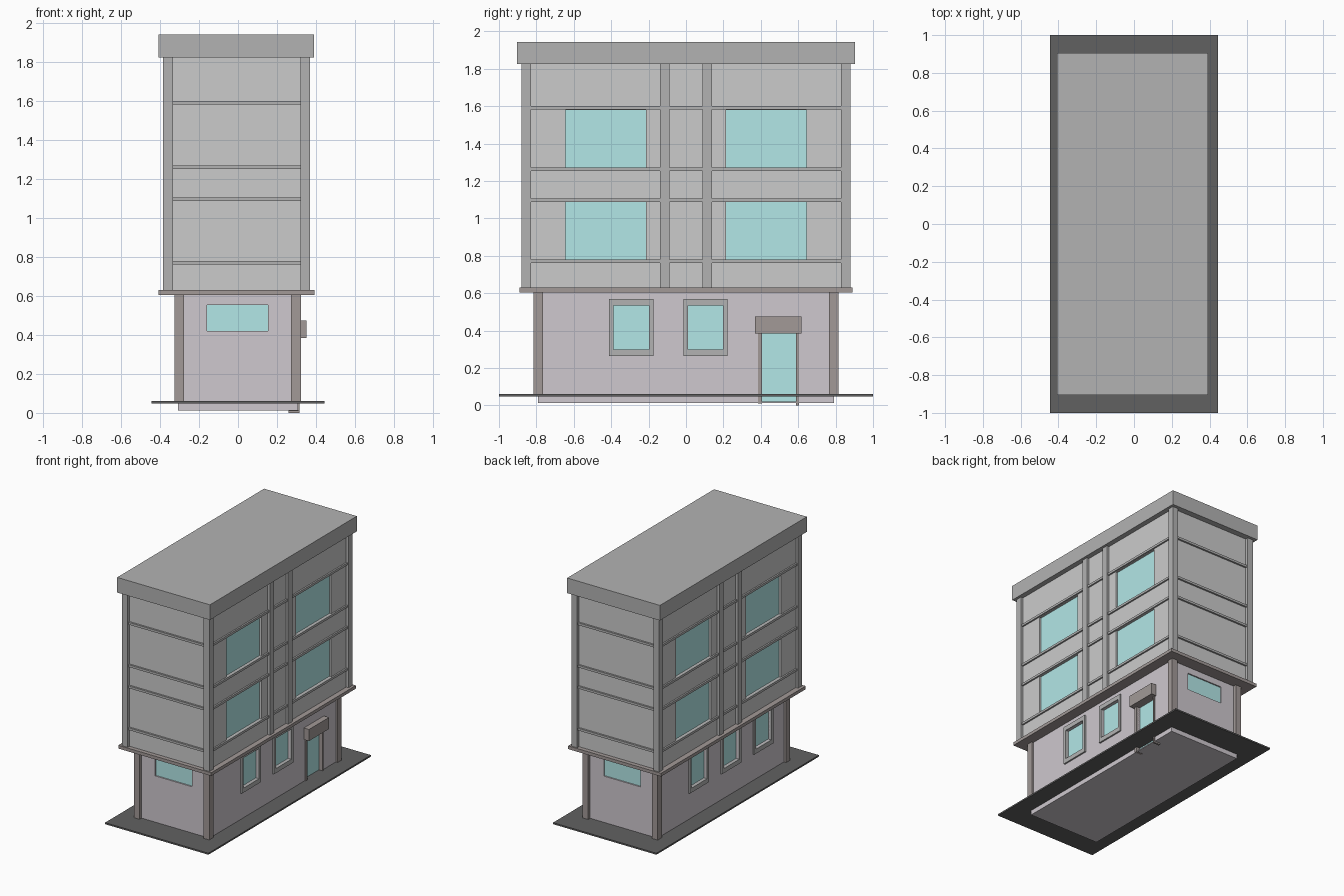
import bpy, bmesh
from mathutils import Vector

if "Cube" in bpy.data.objects:
    bpy.data.objects.remove(bpy.data.objects["Cube"])


def material(name, rgb):
    m = bpy.data.materials.new(name)
    m.diffuse_color = (*rgb, 1)
    m.use_nodes = True
    m.node_tree.nodes["Principled BSDF"].inputs["Base Color"].default_value = m.diffuse_color
    return m


GLASS = material("glass", (0.45, 0.80, 0.80))
PLASTER = material("lower_plaster", (0.62, 0.58, 0.62))
BROWN = material("brown_trim", (0.36, 0.32, 0.31))
DARK = material("paving", (0.12, 0.12, 0.12))
TRIM = material("grey_trim", (0.45, 0.45, 0.45))


def boxes(name, items, mat=None):
    """One object made of boxes given as (x0, x1, y0, y1, z0, z1)."""
    bm = bmesh.new()
    for x0, x1, y0, y1, z0, z1 in items:
        verts = bmesh.ops.create_cube(bm, size=1)["verts"]
        size = Vector((x1 - x0, y1 - y0, z1 - z0))
        mid = Vector((x0 + x1, y0 + y1, z0 + z1)) / 2
        for v in verts:
            v.co = v.co * size + mid
    me = bpy.data.meshes.new(name)
    bm.to_mesh(me)
    bm.free()
    ob = bpy.data.objects.new(name, me)
    bpy.context.collection.objects.link(ob)
    if mat:
        me.materials.append(mat)
    return ob


def cut(ob, items):
    """Carve box-shaped recesses into an object."""
    cutter = boxes("cutter", items)
    mod = ob.modifiers.new("recess", "BOOLEAN")
    mod.operation = "DIFFERENCE"
    mod.solver = "EXACT"
    mod.object = cutter
    bpy.context.view_layer.objects.active = ob
    bpy.ops.object.modifier_apply(modifier=mod.name)
    bpy.data.objects.remove(cutter)


def side_box(s, cx, half, d0, d1, y0, y1, z0, z1):
    """Box on the +x or -x wall, from d0 inside to d1 outside the wall plane."""
    a, b = sorted((cx + s * (half + d0), cx + s * (half + d1)))
    return (a, b, y0, y1, z0, z1)


# Paving, plinth and lower storey
boxes("paving_slab", [(-0.445, 0.445, -1, 1, 0.048, 0.06)], DARK)
LX, LY = 0.308, 0.79
lower = boxes("lower_walls", [(-LX, LX, -LY, LY, 0.012, 0.61)], PLASTER)
boxes("lower_corner_posts",
      [(x, x + 0.05, y, y + 0.05, 0.055, 0.61)
       for x in (-0.327, 0.273) for y in (-0.815, 0.765)], BROWN)
boxes("floor_ledge", [(-0.408, 0.392, -0.89, 0.89, 0.605, 0.63)], BROWN)

# Lower windows: two on the door side, three on the opposite side
lower_windows = [(1, -0.2925), (1, 0.105), (-1, 0.2925), (-1, -0.105), (-1, -0.5)]
recesses, panes, frames = [], [], []
for s, c in lower_windows:
    a, b = c - 0.094, c + 0.094
    recesses.append(side_box(s, 0, LX, -0.02, 0.05, a, b, 0.30, 0.535))
    panes.append(side_box(s, 0, LX, -0.025, -0.015, a, b, 0.30, 0.535))
    oa, ob_ = c - 0.118, c + 0.118
    for y0, y1, z0, z1 in ((oa, a, 0.265, 0.57), (b, ob_, 0.265, 0.57),
                           (a, b, 0.265, 0.30), (a, b, 0.535, 0.57)):
        frames.append(side_box(s, 0, LX, -0.01, 0.012, y0, y1, z0, z1))

# End windows, front and back
for s in (-1, 1):
    for lst, d0, d1 in ((recesses, -0.015, 0.05), (panes, -0.02, -0.01)):
        y0, y1 = sorted((s * (LY + d0), s * (LY + d1)))
        lst.append((-0.16, 0.155, y0, y1, 0.42, 0.555))

# Door with jambs and canopy
recesses.append((LX - 0.03, 0.4, 0.405, 0.59, 0.02, 0.385))
cut(lower, recesses)
boxes("lower_window_glass", panes, GLASS)
boxes("lower_window_frames", frames, TRIM)
boxes("door", [(0.265, 0.285, 0.405, 0.59, 0.015, 0.39)], GLASS)
boxes("door_jambs", [(0.26, 0.316, 0.385, 0.405, 0.01, 0.39),
                     (0.26, 0.316, 0.588, 0.603, 0.0, 0.39)], BROWN)
boxes("door_canopy", [(0.29, 0.352, 0.37, 0.617, 0.385, 0.475)], BROWN)

# Upper storeys
UC, UX, UY = -0.007, 0.358, 0.857
upper = boxes("upper_walls", [(UC - UX, UC + UX, -UY, UY, 0.63, 1.83)])
recesses, panes = [], []
for s in (-1, 1):
    for y0 in (-0.645, 0.215):
        for z0 in (0.78, 1.27):
            spot = (y0, y0 + 0.43, z0, z0 + 0.31)
            recesses.append(side_box(s, UC, UX, -0.02, 0.05, *spot))
            panes.append(side_box(s, UC, UX, -0.025, -0.015, *spot))
cut(upper, recesses)
boxes("upper_window_glass", panes, GLASS)

# Upper pilasters: four corners and a pair on each long side
posts = [(x, x + 0.05, y, y + 0.05, 0.63, 1.83)
         for x in (-0.385, 0.321) for y in (-0.88, 0.83)]
posts += [side_box(s, UC, UX, -0.01, 0.02, y, y + 0.05, 0.63, 1.83)
          for s in (-1, 1) for y in (-0.138, 0.088)]
boxes("upper_pilasters", posts, TRIM)

# Horizontal bands wrapping the upper walls
boxes("wall_bands", [b for z in (0.762, 1.088, 1.253, 1.583) for b in (
    side_box(1, UC, UX, -0.005, 0.012, -0.84, 0.84, z, z + 0.018),
    side_box(-1, UC, UX, -0.005, 0.012, -0.84, 0.84, z, z + 0.018),
    (-0.34, 0.33, UY - 0.005, UY + 0.014, z, z + 0.018),
    (-0.34, 0.33, -UY - 0.014, -UY + 0.005, z, z + 0.018))], TRIM)

# Roof
boxes("roof_cap", [(-0.408, 0.391, -0.904, 0.904, 1.825, 1.943)], TRIM)
